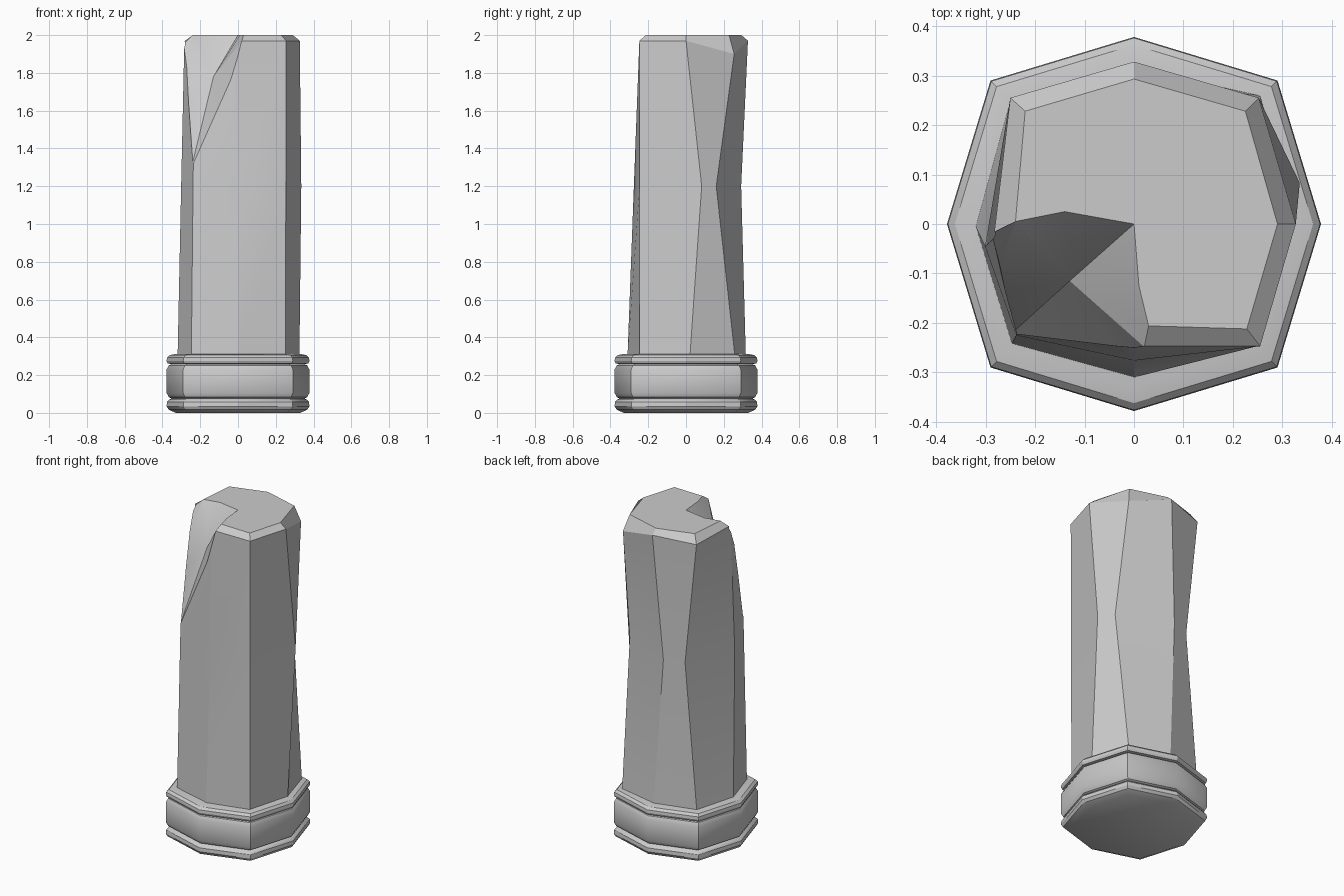
import bpy, bmesh, math

if "Cube" in bpy.data.objects:
    bpy.data.objects.remove(bpy.data.objects["Cube"])


def finish(name, bm):
    bmesh.ops.recalc_face_normals(bm, faces=bm.faces)
    me = bpy.data.meshes.new(name)
    bm.to_mesh(me)
    bm.free()
    ob = bpy.data.objects.new(name, me)
    bpy.context.collection.objects.link(ob)
    return ob


def loft(name, rings):
    """Skin a stack of equal-length rings and cap both ends."""
    bm = bmesh.new()
    vs = [[bm.verts.new(p) for p in r] for r in rings]
    n = len(rings[0])
    for a, b in zip(vs, vs[1:]):
        for i in range(n):
            j = (i + 1) % n
            bm.faces.new((a[i], a[j], b[j], b[i]))
    bm.faces.new(vs[0][::-1])
    bm.faces.new(vs[-1])
    return finish(name, bm)


def smooth(ob, deg):
    bpy.ops.object.select_all(action='DESELECT')
    ob.select_set(True)
    bpy.context.view_layer.objects.active = ob
    bpy.ops.object.shade_smooth_by_angle(angle=math.radians(deg))


def octagon(r, z):
    d = r - 0.088 * r / 0.378
    return [(r, 0, z), (d, d, z), (0, r, z), (-d, d, z),
            (-r, 0, z), (-d, -d, z), (0, -r, z), (d, -d, z)]


# moulded base: two rounded rims with a band between them
profile = [(.33, 0), (.368, .018), (.378, .035), (.376, .058), (.366, .07),
           (.352, .076), (.366, .083), (.378, .105), (.378, .23), (.366, .252),
           (.35, .258), (.372, .262), (.378, .275), (.376, .292), (.362, .306), (.33, .312)]
base = loft("base_moulding", [octagon(r, z) for r, z in profile])
smooth(base, 30)

# worn shaft: eight sides, pinched halfway up on the right and the back left
foot = [(.325, .02), (.255, .26), (0, .317), (-.25, .25),
        (-.32, -.005), (-.247, -.242), (0, -.31), (.252, -.245)]
waist = [(.335, .083), (.272, .16), (-.05, .292), (-.17, .252),
         (-.301, -.045), (-.238, -.225), (0, -.276), (.253, -.246)]
rim = [(.327, 0), (.252, .255), (0, .328), (-.25, .255),
       (-.284, -.03), (-.228, -.21), (0, -.247), (.255, -.247)]
crown = [(.29, 0), (.225, .228), (0, .293), (-.22, .228),
         (-.24, 0), (-.2, -.18), (0, -.205), (.228, -.212)]
rim_z = [1.97, 1.9, 1.97, 1.95, 1.97, 1.97, 1.97, 1.97]
shaft = loft("shaft", [
    [(x, y, .29) for x, y in foot],
    [(x, y, 1.2) for x, y in waist],
    [(x, y, z) for (x, y), z in zip(rim, rim_z)],
    [(x, y, 2) for x, y in crown]])

# broken-off front left corner: valley surface extended upwards into a cutter
bm = bmesh.new()
outline = [(0, 0, 2), (-.14, .025, 2), (-.24, .005, 2), (-.37, -.06, 1.87),
           (-.29, -.26, 1.12), (0, -.3, 1.76), (.045, -.27, 2), (.01, -.125, 2)]
low = [bm.verts.new(p) for p in outline]
high = [bm.verts.new((x, y, 2.4)) for x, y, z in outline]
valley = bm.verts.new((-.13, -.115, 1.78))
for i in range(8):
    j = (i + 1) % 8
    bm.faces.new((valley, low[i], low[j]))
    bm.faces.new((low[i], high[i], high[j], low[j]))
bm.faces.new(high)
cutter = finish("break_cutter", bm)
cutter.hide_render = True

mod = shaft.modifiers.new("break", 'BOOLEAN')
mod.operation = 'DIFFERENCE'
mod.solver = 'EXACT'
mod.object = cutter
bpy.context.view_layer.objects.active = shaft
bpy.ops.object.modifier_apply(modifier=mod.name)
bpy.data.objects.remove(cutter)
smooth(shaft, 22)
